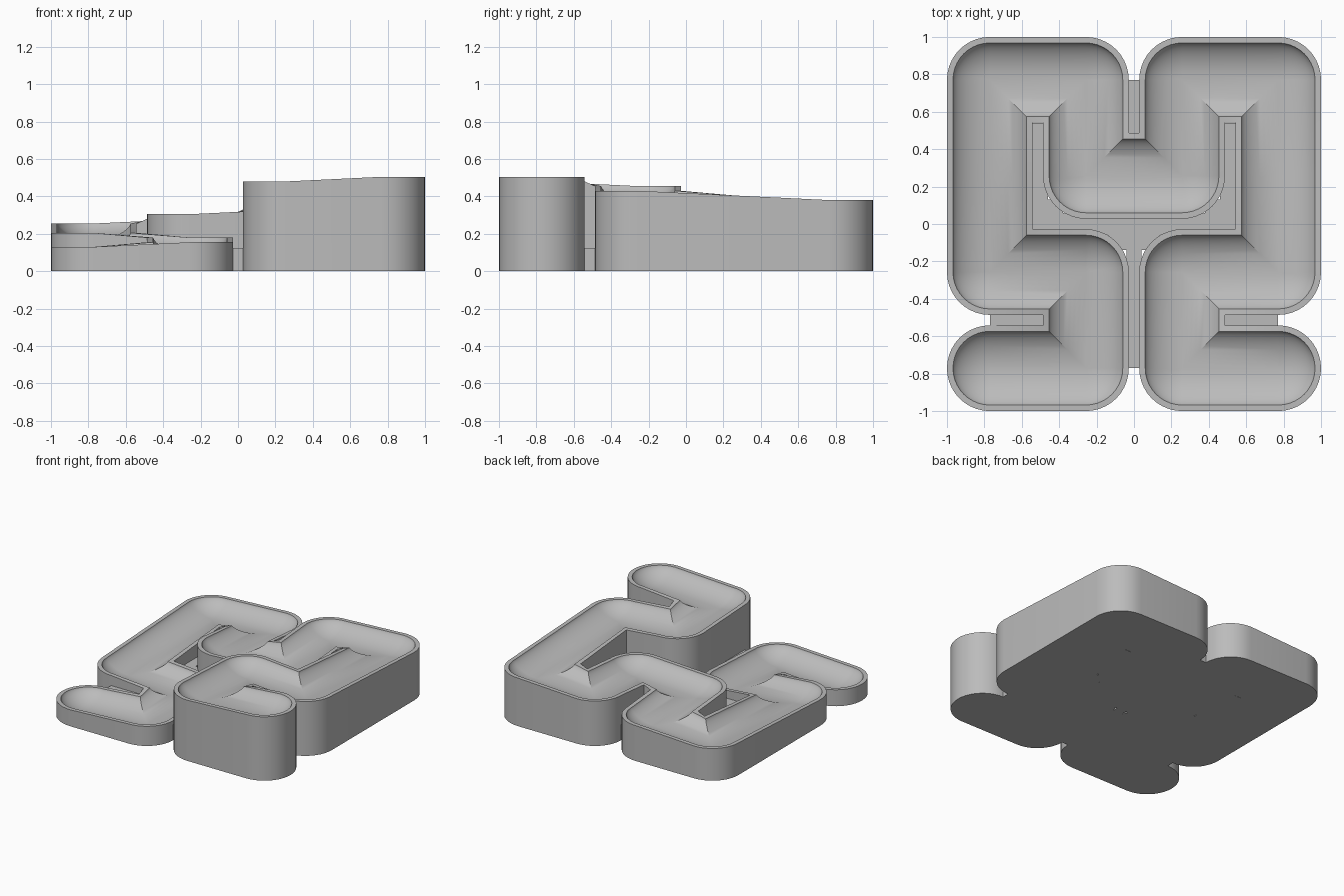
import bpy, bmesh, math
from mathutils import Vector

if "Cube" in bpy.data.objects:
    bpy.data.objects.remove(bpy.data.objects["Cube"])

PITCH, HALF, GROOVE, DEPTH = 0.514, 0.229, 0.197, 0.09
HIGH, DROP, WEB = 0.505, 0.025, 0.125

grey = bpy.data.materials.new("plain grey")
grey.use_nodes = True
colour = (0.5, 0.5, 0.5, 1)
grey.diffuse_color = colour
grey.node_tree.nodes["Principled BSDF"].inputs["Base Color"].default_value = colour


def finish(bm, name):
    bmesh.ops.remove_doubles(bm, verts=bm.verts, dist=0.0001)
    bmesh.ops.recalc_face_normals(bm, faces=bm.faces)
    mesh = bpy.data.meshes.new(name)
    bm.to_mesh(mesh)
    bm.free()
    mesh.materials.append(grey)
    obj = bpy.data.objects.new(name, mesh)
    bpy.context.collection.objects.link(obj)
    return obj


# Winding channel path, from the high end to the low end, one letter per step
STEPS = {"L": (-1, 0), "R": (1, 0), "U": (0, 1), "D": (0, -1)}
dirs = [Vector(STEPS[c]) for c in "LURUULDLULDDRDL"]
path = [Vector((1.5, -1.5)) * PITCH]
for d in dirs:
    path.append(path[-1] + d * PITCH)


def fan(a, b, steps=10):
    """Unit directions turning a quarter circle from a to b."""
    quarter = math.pi / 2
    return [a * math.cos(quarter * i / steps) + b * math.sin(quarter * i / steps)
            for i in range(steps + 1)]


def stations(side):
    """Centre, sideways direction and rim height along one side of the path."""
    out = []
    normals = [Vector((-d.y, d.x)) * side for d in dirs]
    for i, p in enumerate(path):
        if i == 0:
            ways = fan(-dirs[0], normals[0])
        elif i == len(dirs):
            ways = fan(normals[-1], dirs[-1])
        else:
            turn = dirs[i - 1].cross(dirs[i]) * side
            a, b = normals[i - 1], normals[i]
            if abs(turn) < 0.1:
                ways = [a]
            elif turn > 0:
                ways = [a + b]
            else:
                ways = fan(a, b)
        out += [(p, w, HIGH - DROP * i) for w in ways]
    return out


# Half cross-section of the groove: offset from the path and depth below the rim
N = 12
section = []
for k in range(N + 1):
    t = math.sin(math.pi / 2 * k / N)
    section.append((GROOVE * t, DEPTH * max(0, 1 - t * t) ** 0.7))
section.append((HALF, 0))

# Channel: solid body with a rounded groove, swept along both sides of the path
bm = bmesh.new()
for side in (1, -1):
    rows = []
    for p, w, rim in stations(side):
        points = [(p + w * off, rim - down) for off, down in section]
        points += [(p + w * HALF, 0), (p, 0)]
        rows.append([bm.verts.new((q.x, q.y, z)) for q, z in points])
    for r, s in zip(rows, rows[1:]):
        for k in range(len(r) - 1):
            bm.faces.new((r[k], r[k + 1], s[k + 1], s[k]))
channel = finish(bm, "sloping_channel")
bpy.context.view_layer.objects.active = channel
channel.select_set(True)
bpy.ops.object.shade_smooth_by_angle(angle=math.radians(30))
channel.select_set(False)


# Low webs that close the gaps between neighbouring runs
def web(name, x0, x1, y0, y1):
    bm = bmesh.new()
    bmesh.ops.create_cube(bm, size=1)
    for v in bm.verts:
        v.co = (x1 if v.co.x > 0 else x0, y1 if v.co.y > 0 else y0,
                WEB if v.co.z > 0 else 0)
    finish(bm, name)


web("back_web", -0.03, 0.03, 0.48, 0.77)
web("front_web", -0.04, 0.04, -0.77, 0)
web("middle_web", -0.54, 0.54, -0.06, 0.06)
web("centre_web", -0.14, 0.14, -0.14, 0.04)
for name, s in (("left", 1), ("right", -1)):
    def span(a, b):
        return sorted((s * a, s * b))
    web(name + "_side_web", *span(0.46, 0.56), -0.03, 0.54)
    web(name + "_corner_web", *span(0.38, 0.56), -0.03, 0.13)
    web(name + "_front_web", *span(0.48, 0.77), -0.543, -0.485)
